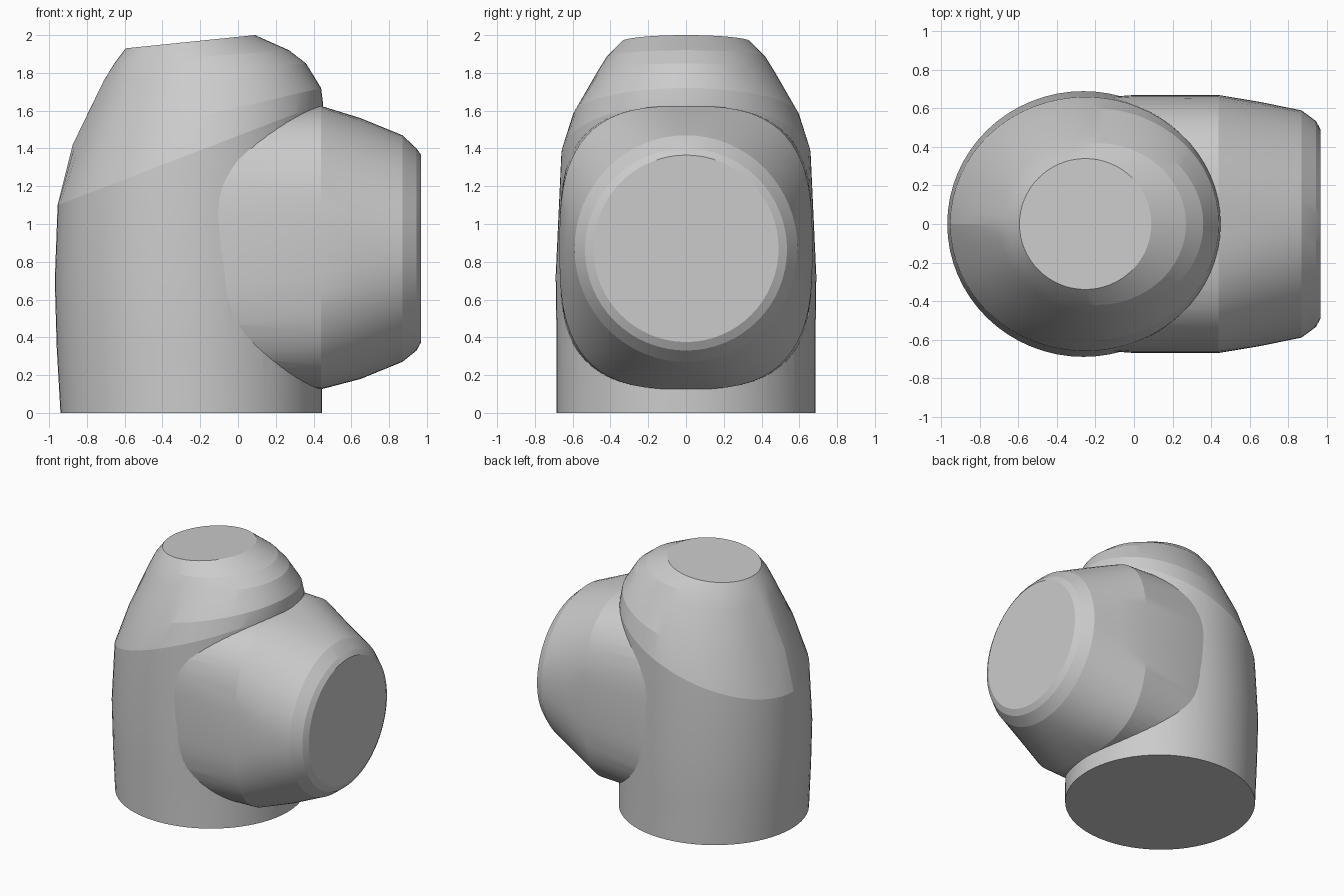
import bpy, bmesh
from math import sin, cos, pi, copysign, exp

if "Cube" in bpy.data.objects:
    bpy.data.objects.remove(bpy.data.objects["Cube"])

N = 64


def loft(name, rings):
    """Skin a list of closed rings and cap both ends."""
    bm = bmesh.new()
    loops = [[bm.verts.new(p) for p in ring] for ring in rings]
    for a, b in zip(loops, loops[1:]):
        for i in range(N):
            j = (i + 1) % N
            bm.faces.new((a[i], a[j], b[j], b[i]))
    bm.faces.new(loops[0])
    bm.faces.new(loops[-1])
    bmesh.ops.recalc_face_normals(bm, faces=bm.faces)
    mesh = bpy.data.meshes.new(name)
    bm.to_mesh(mesh)
    bm.free()
    ob = bpy.data.objects.new(name, mesh)
    bpy.context.collection.objects.link(ob)
    return ob


def body_ring(xl, zl, xr, zr, ry, keel=0):
    """Ellipse tilted from a left point to a right point, with an optional rear keel."""
    pts = []
    for i in range(N):
        t = 2 * pi * i / N
        c, s = cos(t), sin(t)
        bump = keel * exp(-(s / 0.16) ** 2) if c < 0 else 0
        pts.append(((xl + xr) / 2 + (xr - xl) / 2 * c - bump, ry * s,
                    (zl + zr) / 2 + (zr - zl) / 2 * c))
    return pts


def branch_ring(x, cz, ry, rz, n):
    """Superellipse section across the side outlet."""
    def power(v):
        return copysign(abs(v) ** (2 / n), v)
    return [(x, ry * power(cos(2 * pi * i / N)), cz + rz * power(sin(2 * pi * i / N)))
            for i in range(N)]


# Upright body with a slanted shoulder and flat tilted top
body = loft("pipe_body", [body_ring(*r) for r in [
    (-0.94, 0.0, 0.445, 0.0, 0.685),
    (-0.96, 0.35, 0.445, 0.35, 0.685),
    (-0.97, 0.7, 0.445, 0.75, 0.69),
    (-0.955, 1.1, 0.45, 1.64, 0.66),
    (-0.845, 1.42, 0.44, 1.72, 0.6, 0.03),
    (-0.70, 1.76, 0.36, 1.85, 0.47, 0.01),
    (-0.655, 1.85, 0.27, 1.92, 0.42),
    (-0.595, 1.93, 0.09, 2.0, 0.34),
]])

# Side outlet tapering to a round flat end
branch = loft("side_outlet", [branch_ring(*r) for r in [
    (-0.2, 0.875, 0.655, 0.74, 3.2),
    (0.0, 0.875, 0.67, 0.745, 3.2),
    (0.44, 0.875, 0.67, 0.75, 2.9),
    (0.65, 0.87, 0.635, 0.69, 2.3),
    (0.87, 0.87, 0.59, 0.6, 2),
    (0.945, 0.865, 0.535, 0.535, 2),
    (0.97, 0.87, 0.49, 0.495, 2),
]])

# Fuse both into one skin
mod = body.modifiers.new("join_outlet", 'BOOLEAN')
mod.operation = 'UNION'
mod.solver = 'EXACT'
mod.object = branch
bpy.context.view_layer.objects.active = body
body.select_set(True)
bpy.ops.object.modifier_apply(modifier=mod.name)
bpy.data.objects.remove(branch)
bpy.ops.object.shade_smooth_by_angle(angle=0.2)
